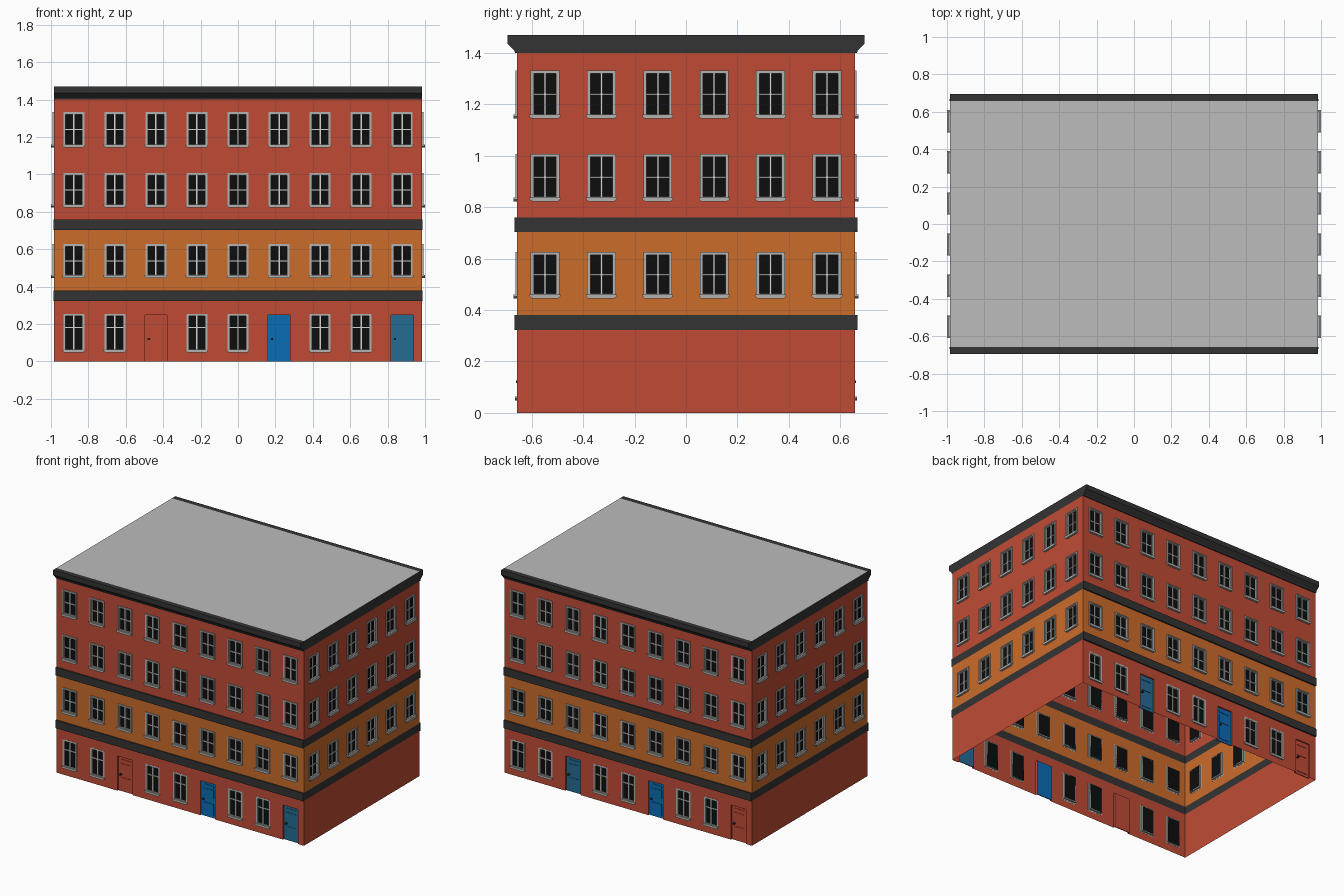
import bpy, bmesh, math
from mathutils import Matrix, Vector

if "Cube" in bpy.data.objects:
    bpy.data.objects.remove(bpy.data.objects["Cube"])


def mat(name, r, g, b):
    m = bpy.data.materials.new(name)
    lin = [((c / 255 + 0.055) / 1.055) ** 2.4 if c > 10 else c / 255 / 12.92 for c in (r, g, b)]
    m.diffuse_color = (*lin, 1)
    m.use_nodes = True
    m.node_tree.nodes["Principled BSDF"].inputs["Base Color"].default_value = m.diffuse_color
    return m


RED = mat("brick_red", 192, 75, 53)
ORANGE = mat("orange_plaster", 204, 108, 43)
DARK = mat("charcoal_trim", 52, 52, 52)
ROOF = mat("roof_grey", 188, 188, 188)
FRAME = mat("frame_grey", 178, 178, 176)
BAR = mat("sash_white", 215, 215, 213)
GLASS = mat("dark_glass", 13, 13, 13)
BLUE = mat("door_blue", 10, 108, 180)
TEAL = mat("door_teal", 36, 108, 148)

HX, HY, TOP = 0.985, 0.657, 1.47
EAVE = 1.40
BANDS = [(0.323, 0.38), (0.703, 0.76)]
ROWS = [(0.447, 0.627), (0.825, 1.008), (1.147, 1.333)]
GROUND = (0.05, 0.255)
DOOR_W, DOOR_H = 0.062, 0.252


def finish(bm, name, mats, fix=True):
    if fix:
        bmesh.ops.recalc_face_normals(bm, faces=bm.faces)
    me = bpy.data.meshes.new(name)
    bm.to_mesh(me)
    bm.free()
    for m in mats:
        me.materials.append(m)
    ob = bpy.data.objects.new(name, me)
    bpy.context.collection.objects.link(ob)


class Side:
    """One facade: u runs along the wall, w outward, z up."""

    def __init__(self, name, angle, dist):
        self.name = name
        self.M = Matrix.Rotation(math.radians(angle), 4, 'Z') @ Matrix.Translation((0, -dist, 0))
        self.parts = {}

    def part(self, name, material):
        return self.parts.setdefault(name, (bmesh.new(), material))[0]

    def vert(self, bm, u, w, z):
        return bm.verts.new(self.M @ Vector((u, -w, z)))

    def prism(self, bm, pts, w0, w1):
        a = [self.vert(bm, u, w0, z) for u, z in pts]
        b = [self.vert(bm, u, w1, z) for u, z in pts]
        bm.faces.new(a)
        bm.faces.new(b)
        for i in range(len(pts)):
            j = (i + 1) % len(pts)
            bm.faces.new((a[i], a[j], b[j], b[i]))

    def box(self, bm, u0, u1, z0, z1, w0, w1):
        self.prism(bm, [(u0, z0), (u1, z0), (u1, z1), (u0, z1)], w0, w1)

    def ring(self, bm, u0, u1, z0, z1, t, w0, w1):
        self.box(bm, u0, u0 + t, z0, z1, w0, w1)
        self.box(bm, u1 - t, u1, z0, z1, w0, w1)
        self.box(bm, u0 + t, u1 - t, z0, z0 + t, w0, w1)
        self.box(bm, u0 + t, u1 - t, z1 - t, z1, w0, w1)

    def window(self, u, z0, z1, ground=False):
        fr = self.part("window_frames", FRAME)
        bars = self.part("window_bars", BAR)
        glass = self.part("window_glass", GLASS)
        out = 0.001 if ground else 0.007
        # stepped casing
        self.ring(fr, u - .056, u + .056, z0 + .004, z1, .007, -.001, out)
        self.ring(fr, u - .049, u + .049, z0 + .011, z1 - .007, .006, -.012, out * .5)
        # sill with tapered underside
        self.prism(fr, [(u - .05, z0 - .002), (u + .05, z0 - .002), (u + .06, z0 + .006),
                        (u + .06, z0 + .014), (u - .06, z0 + .014), (u - .06, z0 + .006)],
                   0, .009 if ground else .015)
        # cross bars
        zc = z0 + (z1 - z0) * (.64 if ground else .5)
        self.box(bars, u - .004, u + .004, z0 + .016, z1 - .012, -.01, -.002)
        self.box(bars, u - .044, u + .044, zc - .003, zc + .003, -.01, -.003)
        # recessed pane
        self.box(glass, u - .047, u + .047, z0 + .012, z1 - .008, -.012, -.009)

    def door(self, u, material, label):
        jamb = self.part("door_jambs", RED)
        leaf = self.part(label, material)
        knob = self.part("door_handles", DARK)
        W, H = DOOR_W, DOOR_H
        self.box(jamb, u - W, u - W + .003, 0, H, -.016, 0)
        self.box(jamb, u + W - .003, u + W, 0, H, -.016, 0)
        self.box(jamb, u - W, u + W, H - .003, H, -.016, 0)
        self.box(leaf, u - W + .002, u + W - .002, 0, H - .002, -.016, -.01)
        # raised panels
        self.box(leaf, u - .042, u + .042, .215, .23, -.01, -.007)
        for z0, z1 in ((.02, .1), (.14, .2)):
            self.box(leaf, u - .042, u + .042, z0, z1, -.01, -.007)
        # handle
        self.box(knob, u - .044, u - .032, .116, .126, -.01, .005)

    def wall(self, half, holes):
        bm = bmesh.new()
        us = sorted({-half, half} | {h[i] for h in holes for i in (0, 1)})
        zs = sorted({0, EAVE, TOP} | {z for b in BANDS for z in b} | {h[i] for h in holes for i in (2, 3)})
        grid = [[self.vert(bm, u, 0, z) for u in us] for z in zs]
        for j in range(len(zs) - 1):
            zc = (zs[j] + zs[j + 1]) / 2
            for i in range(len(us) - 1):
                uc = (us[i] + us[i + 1]) / 2
                if any(h[0] < uc < h[1] and h[2] < zc < h[3] for h in holes):
                    continue
                f = bm.faces.new((grid[j][i], grid[j][i + 1], grid[j + 1][i + 1], grid[j + 1][i]))
                if zc > EAVE or any(a < zc < b for a, b in BANDS):
                    f.material_index = 2
                elif BANDS[0][1] < zc < BANDS[1][0]:
                    f.material_index = 1
        finish(bm, self.name + "_wall", [RED, ORANGE, DARK], False)

    def done(self):
        for n, (bm, m) in self.parts.items():
            finish(bm, self.name + "_" + n, [m])


def opening(u, z0, z1):
    return (u - .046, u + .046, z0 + .013, z1 - .009)


COLS = [(i - 4) * .2195 for i in range(9)]
# long facades: nine bays, doors in every third bay on the ground floor
for name, angle, cols in (("front", 0, (RED, BLUE, TEAL)), ("back", 180, (TEAL, BLUE, RED))):
    s = Side(name, angle, HY)
    holes = []
    for i, u in enumerate(COLS):
        if i % 3 == 2:
            s.door(u, cols[i // 3], f"door_{i // 3 + 1}")
            holes.append((u - DOOR_W, u + DOOR_W, 0, DOOR_H))
        else:
            s.window(u, *GROUND, ground=True)
            holes.append(opening(u, *GROUND))
        for r in ROWS:
            s.window(u, *r)
            holes.append(opening(u, *r))
    s.wall(HX, holes)
    # projecting string courses
    for z0, z1 in BANDS:
        s.box(s.part("bands", DARK), -HX - .001, HX + .001, z0, z1, 0, .01)
    # cornice profile swept along the wall
    bm = s.part("cornice", DARK)
    prof = [(0, EAVE), (.008, EAVE), (.011, 1.41), (.037, 1.435), (.037, TOP), (0, TOP)]
    ends = [[s.vert(bm, u, w, z) for w, z in prof] for u in (-HX, HX)]
    for e in ends:
        bm.faces.new(e)
    for i in range(len(prof)):
        j = (i + 1) % len(prof)
        bm.faces.new((ends[0][i], ends[0][j], ends[1][j], ends[1][i]))
    s.done()

# short facades: six bays, blank ground floor
for name, angle in (("right", 90), ("left", 270)):
    s = Side(name, angle, HX)
    holes = []
    for i in range(6):
        u = (i - 2.5) * .2195
        for r in ROWS:
            s.window(u, *r)
            holes.append(opening(u, *r))
    s.wall(HY, holes)
    s.done()

# flat roof
bm = bmesh.new()
bm.faces.new([bm.verts.new((x * HX, y * HY, TOP)) for x, y in ((-1, -1), (1, -1), (1, 1), (-1, 1))])
finish(bm, "roof", [ROOF], False)
